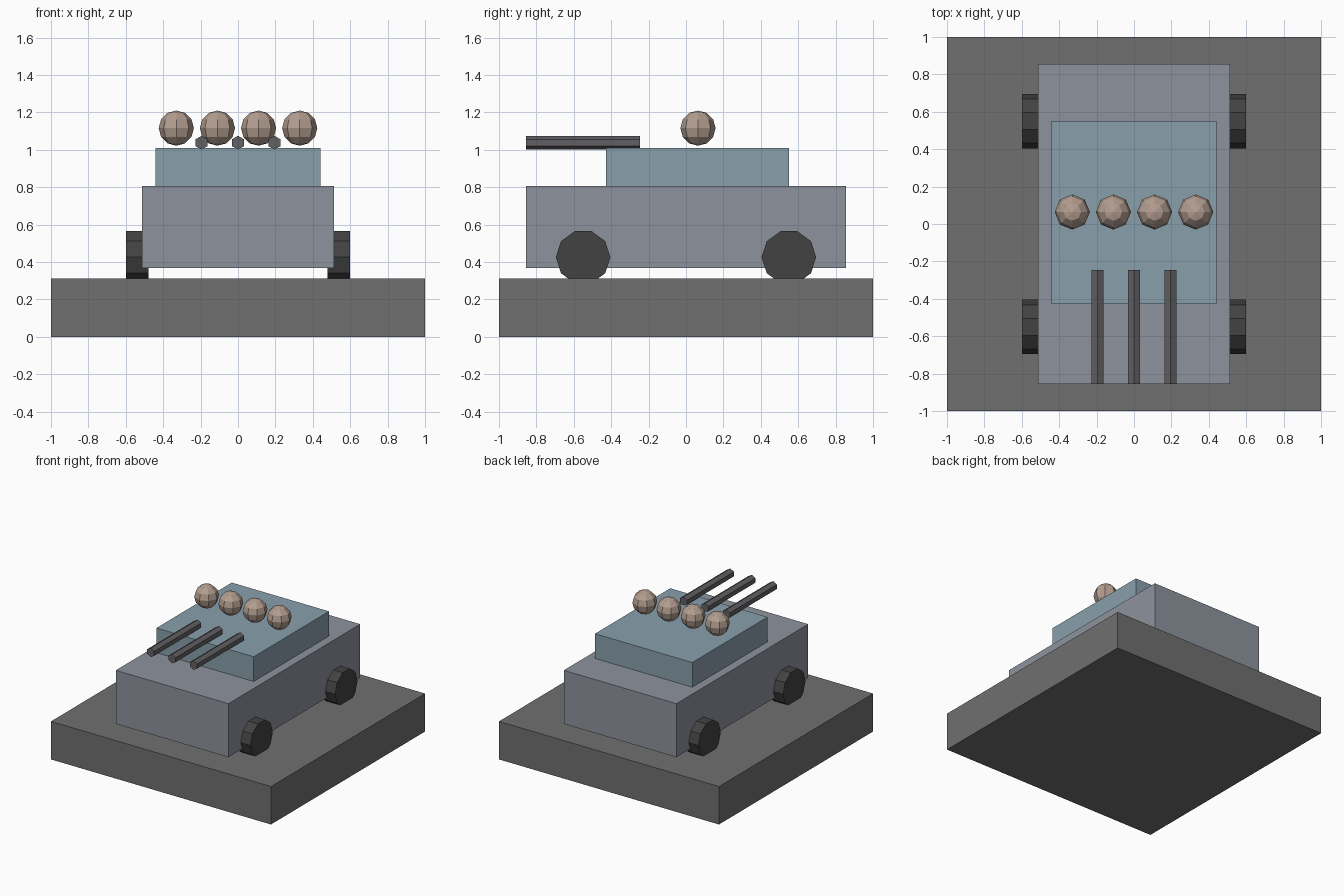
import bpy
from math import radians

if "Cube" in bpy.data.objects:
    bpy.data.objects.remove(bpy.data.objects["Cube"])


def material(name, rgb):
    m = bpy.data.materials.new(name)
    m.diffuse_color = (*rgb, 1)
    m.use_nodes = True
    m.node_tree.nodes["Principled BSDF"].inputs["Base Color"].default_value = m.diffuse_color
    return m


def finish(name, mat):
    ob = bpy.context.object
    ob.name = name
    ob.data.materials.append(mat)
    return ob


def box(name, x, y, z, mat):
    bounds = (x, y, z)
    bpy.ops.mesh.primitive_cube_add(size=1, location=[(a + b) / 2 for a, b in bounds])
    ob = finish(name, mat)
    ob.scale = [b - a for a, b in bounds]
    bpy.ops.object.transform_apply(location=False, rotation=False, scale=True)


def cylinder(name, sides, radius, length, loc, rot, mat):
    bpy.ops.mesh.primitive_cylinder_add(vertices=sides, radius=radius, depth=length,
                                        location=loc, rotation=rot)
    finish(name, mat)


stone = material("stone", (0.16, 0.16, 0.16))
steel = material("steel", (0.27, 0.29, 0.34))
blue = material("blue_grey", (0.25, 0.35, 0.41))
rubber = material("rubber", (0.055, 0.055, 0.055))
gunmetal = material("gunmetal", (0.12, 0.115, 0.125))
tan = material("tan", (0.45, 0.34, 0.28))

# Ground slab, hull and upper deck
box("base_slab", (-1, 1), (-1, 1), (0, 0.312), stone)
box("hull", (-0.512, 0.512), (-0.855, 0.855), (0.367, 0.807), steel)
box("upper_deck", (-0.442, 0.442), (-0.427, 0.55), (0.807, 1.01), blue)

# Four ten-sided wheels, slightly sunk into the slab
for side in (-1, 1):
    for y in (-0.55, 0.55):
        cylinder("wheel", 10, 0.146, 0.12, (side * 0.539, y, 0.426),
                 (radians(90), radians(18), radians(90)), rubber)

# Three hexagonal barrels pointing forward
for x in (-0.195, 0, 0.195):
    cylinder("barrel", 6, 0.037, 0.61, (x, -0.55, 1.038), (radians(90), 0, 0), gunmetal)

# Row of crew heads
for x in (-0.33, -0.11, 0.11, 0.33):
    bpy.ops.mesh.primitive_uv_sphere_add(segments=8, ring_count=6, radius=0.094,
                                         location=(x, 0.064, 1.116))
    finish("crew_head", tan)
